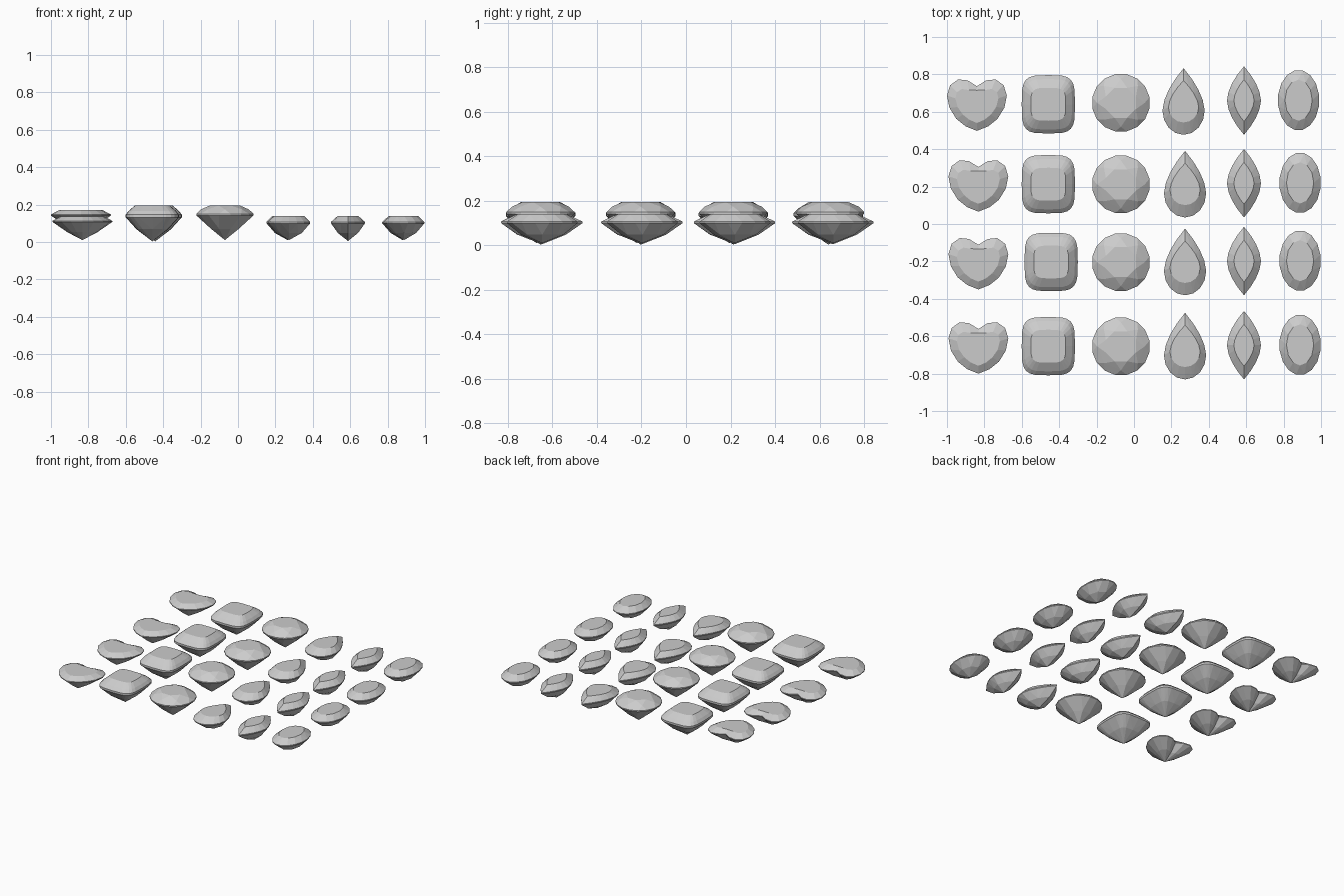
import bpy, bmesh
from math import cos, sin, pi, copysign

if "Cube" in bpy.data.objects:
    bpy.data.objects.remove(bpy.data.objects["Cube"])

def finish(bm, name, loc):
    bmesh.ops.recalc_face_normals(bm, faces=bm.faces[:])
    me = bpy.data.meshes.new(name)
    bm.to_mesh(me)
    bm.free()
    ob = bpy.data.objects.new(name, me)
    ob.location = loc
    bpy.context.collection.objects.link(ob)

# outlines: t is an angle, a and b are the half sizes
def ellipse(t, a, b):
    return a * cos(t), b * sin(t)

def cushion(t, a, b):
    f = lambda v: copysign(abs(v) ** 0.5, v) if abs(v) > 1e-6 else 0
    return a * f(cos(t)), b * f(sin(t))

def marquise(t, a, b):
    y = 1 - 2 * abs(((t / pi + 0.5) % 2) - 1)      # even steps from point to point
    y = -y
    w = (1 - abs(y) ** 1.75)
    return copysign(a * w, cos(t)), b * y

def pear(t, a, b):
    # round belly below, pointed tip towards +y
    s, belly = sin(t), -0.27
    if s <= 0:
        return a * cos(t), b * (belly + (1 + belly) * s)
    u = (t % pi) / (pi / 2)
    u = u if u <= 1 else 2 - u
    return copysign(a * (1 - u ** 1.7), cos(t)), b * (belly + (1 - belly) * u)

def gem(name, loc, shape, rings, culet):
    """Convex faceted stone: rings are (sides, half width, half length, z, twist)."""
    bm = bmesh.new()
    for n, a, b, z, twist in rings:
        for i in range(n):
            x, y = shape(2 * pi * (i + twist) / n + pi / 2, a, b)
            bm.verts.new((x, y, z))
    bm.verts.new((0, 0, culet))
    bmesh.ops.remove_doubles(bm, verts=bm.verts[:], dist=1e-5)
    res = bmesh.ops.convex_hull(bm, input=bm.verts[:])
    junk = {g for g in res["geom_interior"] + res["geom_unused"]
            if isinstance(g, bmesh.types.BMVert)}
    bmesh.ops.delete(bm, geom=list(junk), context='VERTS')
    bmesh.ops.dissolve_limit(bm, angle_limit=0.01, verts=bm.verts[:], edges=bm.edges[:])
    finish(bm, name, loc)

# heart: right halves of the girdle and of the table, from cleft to point
GIRDLE = [(0, .10), (.05, .131), (.10, .136), (.143, .105), (.16, .05),
          (.147, -.015), (.11, -.075), (.06, -.115), (0, -.139)]
TABLE = [(0, .078), (.043, .079), (.08, .085), (.107, .068), (.115, .035),
         (.103, -.012), (.075, -.052), (.04, -.08), (0, -.097)]

def heart(name, loc):
    bm = bmesh.new()
    def ring(half, z, s=1):
        pts = half + [(-x, y) for x, y in half[-2:0:-1]]
        return [bm.verts.new((x * s, y * s, z)) for x, y in pts]
    table = ring(TABLE, .137)
    rings = [table, ring(GIRDLE, .113), ring(GIRDLE, .107), ring(GIRDLE, .052, .5)]
    n = len(table)
    bm.faces.new(table)
    for lo, hi in zip(rings[1:], rings):
        for i in range(n):
            bm.faces.new((lo[i], lo[(i + 1) % n], hi[(i + 1) % n], hi[i]))
    tip = bm.verts.new((0, -.01, .01))
    for i in range(n):
        bm.faces.new((rings[-1][i], rings[-1][(i + 1) % n], tip))
    finish(bm, name, loc)

# four rows of six cuts
ROWS = [0.0, -0.442, -0.858, -1.308]
for r, dy in enumerate(ROWS):
    k = f"_{r + 1}"
    dx = 0.0 if r == 0 else 0.008
    # the first heart sits a little higher
    heart("heart_gem" + k, (-.84 + dx, .637 + dy + .01 * (r > 0), .034 if r == 0 else 0))
    gem("cushion_gem" + k, (-.458 + (.015 if r == 2 else 0), .64 + dy + .015 * (r > 0), 0), cushion, [
        (24, .093, .088, .195, 0), (24, .127, .135, .166, 0),
        (24, .1425, .156, .146, 0), (24, .1425, .156, .132, 0),
        (16, .085, .093, .068, 0)], .003)
    gem("round_gem" + k, (-.07, .648 + dy + .006 * (r > 0), 0), ellipse, [
        (8, .087, .087, .195, .5), (8, .128, .128, .174, 0),
        (16, .156, .156, .150, .5), (16, .156, .156, .142, .5),
        (8, .08, .08, .070, .5)], .01)
    gem("pear_gem" + k, (.265 + dx, .655 + dy, 0), pear, [
        (16, .081, .112, .14, 0), (16, .113, .178, .107, 0),
        (16, .113, .178, .1, 0), (8, .068, .105, .048, 0)], .01)
    gem("marquise_gem" + k, (.588, .66 + dy, 0), marquise, [
        (16, .054, .112, .14, 0), (16, .091, .183, .107, 0),
        (16, .091, .183, .1, 0), (8, .054, .108, .048, 0)], .005)
    gem("oval_gem" + k, (.88 + dx, .662 + dy, 0), ellipse, [
        (12, .073, .11, .14, 0), (16, .111, .162, .107, .5),
        (16, .111, .162, .1, .5), (8, .064, .095, .048, 0)], .01)
